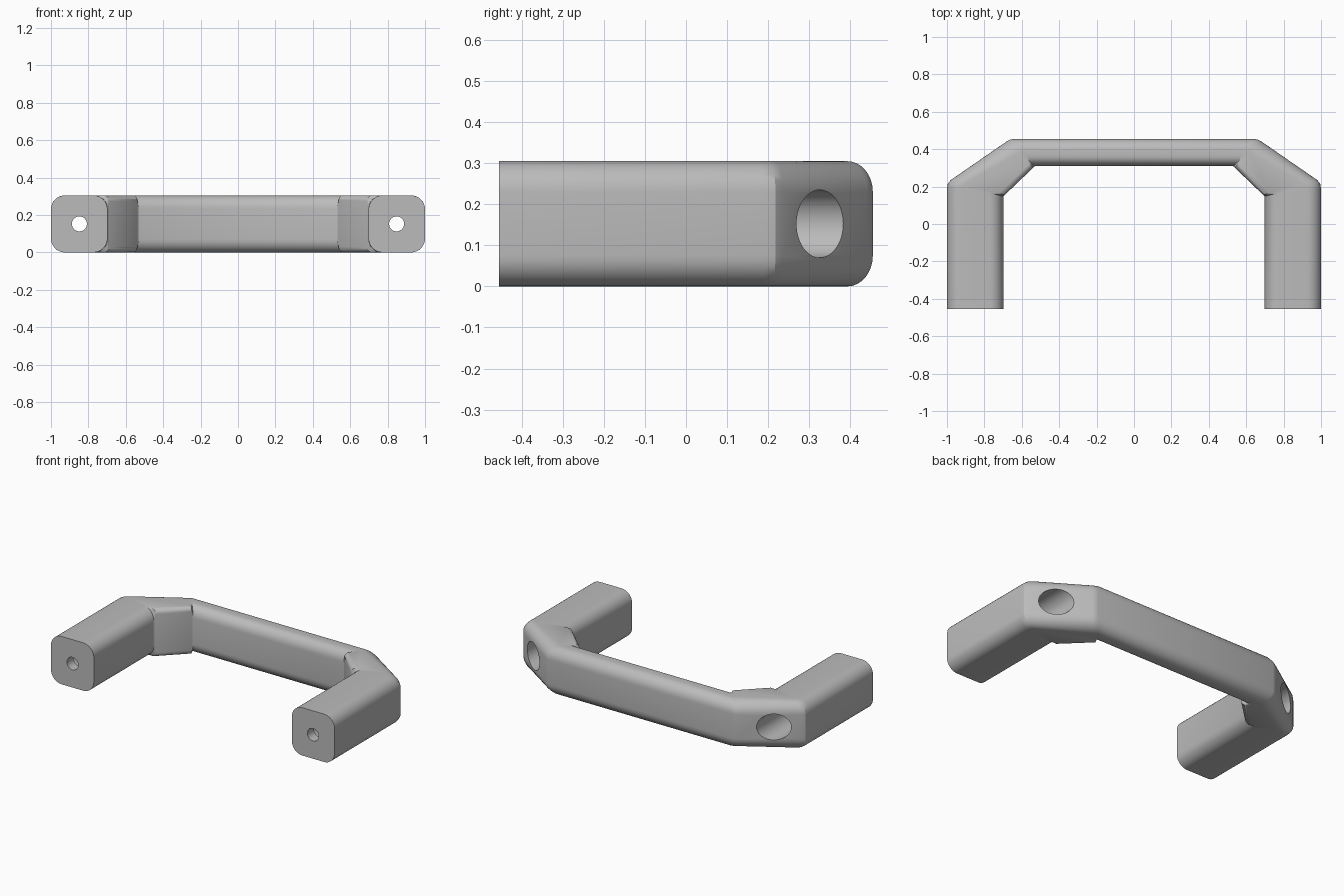
import bpy
import bmesh
from math import sin, cos, pi
from mathutils import Vector

cube = bpy.data.objects.get("Cube")
if cube:
    bpy.data.objects.remove(cube)

HEIGHT = 0.305
ROUND = 0.075
STEPS = 8

# One flat colour for the whole part
grey = bpy.data.materials.new("satin grey")
grey.use_nodes = True
colour = (0.5, 0.5, 0.5, 1)
grey.diffuse_color = colour
grey.node_tree.nodes["Principled BSDF"].inputs["Base Color"].default_value = colour

# Stations on the left half: outer point, inner point, outer and inner rounding widths
half = [
    ((1, -0.455), (0.698, -0.455), ROUND, ROUND),
    ((1, 0.19), (0.698, 0.145), ROUND, ROUND),
    ((0.995, 0.218), (0.697, 0.148), ROUND, ROUND),
    ((0.977, 0.237), (0.69, 0.156), ROUND, 0.03),
    ((0.68, 0.442), (0.538, 0.302), 0.09, 0.03),
    ((0.665, 0.45), (0.532, 0.308), 0.09, 0.07),
    ((0.645, 0.455), (0.527, 0.31), 0.08, 0.07),
]
mirrored = [((-o[0], o[1]), (-i[0], i[1]), a, b) for o, i, a, b in reversed(half)]


def section(outer, inner, r_out, r_in):
    """Upright rounded rectangle spanning the outer and inner points."""
    o, i = Vector((*outer, 0)), Vector((*inner, 0))
    width = (i - o).length
    along = (i - o) / width
    r_z = [ROUND, min(ROUND, r_in), min(ROUND, r_in), ROUND]
    r_u = [r_out, r_in, r_in, r_out]
    points = []
    for k in range(4):
        right, top = k in (1, 2), k in (2, 3)
        cu = width - r_u[k] if right else r_u[k]
        cz = HEIGHT - r_z[k] if top else r_z[k]
        for s in range(STEPS + 1):
            a = pi + (k + s / STEPS) * pi / 2
            points.append(o + along * (cu + r_u[k] * cos(a))
                          + Vector((0, 0, cz + r_z[k] * sin(a))))
    return points


# Handle body: sections skinned along the bent path
bm = bmesh.new()
rings = [[bm.verts.new(p) for p in section(*s)] for s in half + mirrored]
for a, b in zip(rings, rings[1:]):
    n = len(a)
    for j in range(n):
        bm.faces.new((a[j], a[(j + 1) % n], b[(j + 1) % n], b[j]))
bm.faces.new(rings[0])
bm.faces.new(rings[-1])
bmesh.ops.recalc_face_normals(bm, faces=bm.faces)
mesh = bpy.data.meshes.new("pull_handle")
bm.to_mesh(mesh)
bm.free()
handle = bpy.data.objects.new("pull_handle", mesh)
bpy.context.collection.objects.link(handle)
mesh.materials.append(grey)


def drill(x, radius, y0, y1):
    """Cut a round hole along y through the handle."""
    bpy.ops.mesh.primitive_cylinder_add(
        vertices=48, radius=radius, depth=y1 - y0,
        location=(x, (y0 + y1) / 2, HEIGHT / 2), rotation=(pi / 2, 0, 0))
    cutter = bpy.context.object
    cutter.name = "hole_cutter"
    cutter.hide_render = True
    cutter.data.materials.append(grey)
    bpy.context.view_layer.objects.active = handle
    mod = handle.modifiers.new("hole", "BOOLEAN")
    mod.operation = "DIFFERENCE"
    mod.solver = "EXACT"
    mod.object = cutter
    bpy.ops.object.modifier_apply(modifier=mod.name)
    bpy.data.objects.remove(cutter)


# Screw holes in the feet, with wide counterbores entering from the slanted corners
for side in (-1, 1):
    drill(side * 0.848, 0.0825, -0.39, 0.6)
    drill(side * 0.848, 0.04, -0.6, -0.3)

bpy.ops.object.select_all(action="DESELECT")
handle.select_set(True)
bpy.context.view_layer.objects.active = handle
bpy.ops.object.shade_smooth_by_angle(angle=pi / 6)
